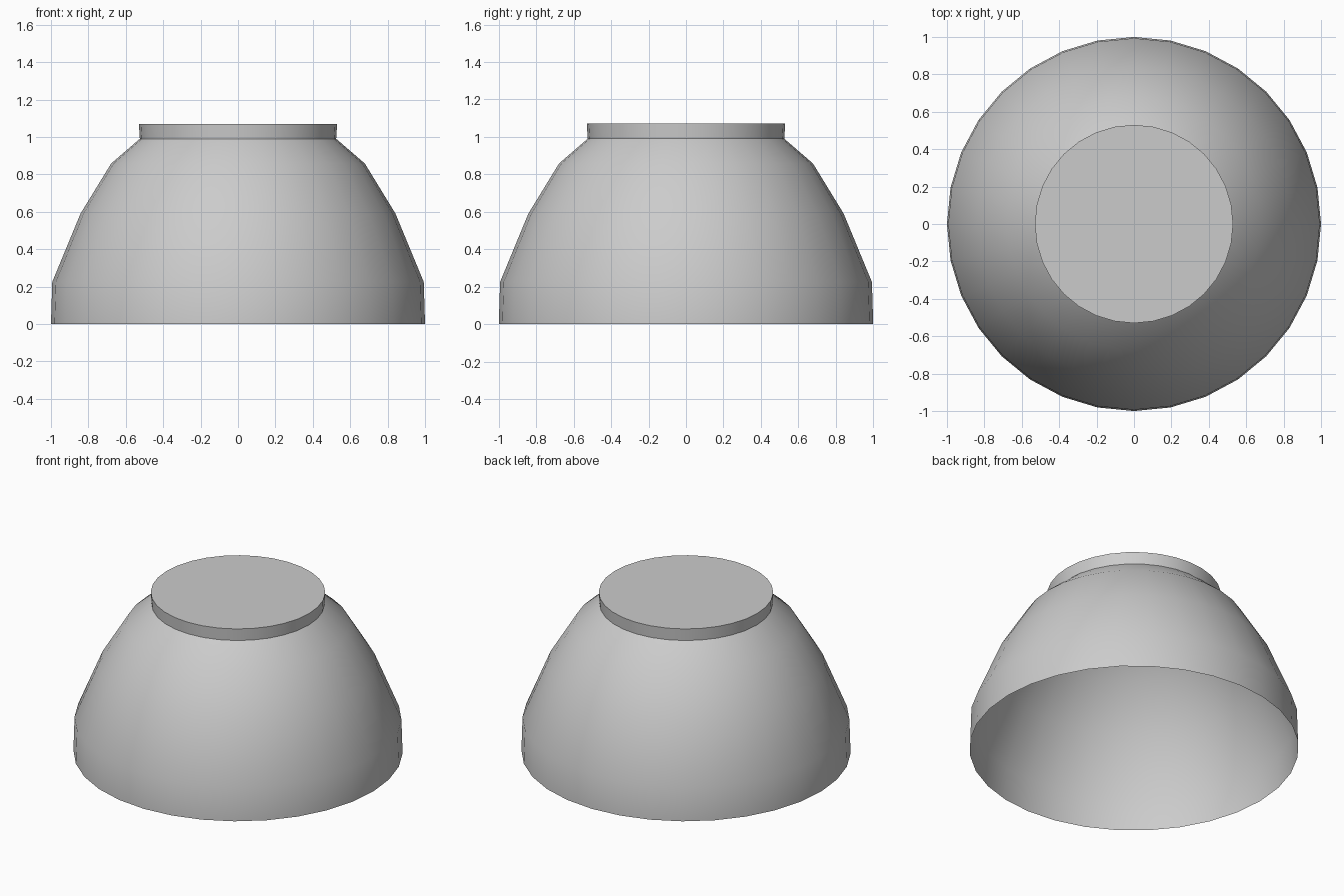
import bpy
import bmesh
import math

cube = bpy.data.objects.get("Cube")
if cube:
    bpy.data.objects.remove(cube, do_unlink=True)

SIDES = 32

# Plain grey for the whole bowl
grey = bpy.data.materials.new("plain grey")
grey.use_nodes = True
COLOUR = (0.6, 0.6, 0.6, 1.0)
grey.diffuse_color = COLOUR
grey.node_tree.nodes["Principled BSDF"].inputs["Base Color"].default_value = COLOUR


def lathe(name, profile):
    """Turn a (radius, height) profile, listed bottom to top, and cap its top."""
    bm = bmesh.new()
    rings = []
    for r, z in profile:
        rings.append([bm.verts.new((r * math.cos(2 * math.pi * i / SIDES),
                                    r * math.sin(2 * math.pi * i / SIDES), z))
                      for i in range(SIDES)])
    for low, high in zip(rings, rings[1:]):
        for i in range(SIDES):
            j = (i + 1) % SIDES
            bm.faces.new((low[i], low[j], high[j], high[i]))
    bm.faces.new(rings[-1])
    mesh = bpy.data.meshes.new(name)
    bm.to_mesh(mesh)
    bm.free()
    mesh.materials.append(grey)
    obj = bpy.data.objects.new(name, mesh)
    bpy.context.collection.objects.link(obj)
    bpy.ops.object.select_all(action='DESELECT')
    obj.select_set(True)
    bpy.context.view_layer.objects.active = obj
    bpy.ops.object.shade_smooth_by_angle(angle=math.radians(32))
    return obj


# Thin upturned bowl, open at the rim, with a flat floor under the foot
lathe("bowl_body", [(1.0, 0.0), (0.993, 0.225), (0.842, 0.59),
                    (0.678, 0.858), (0.525, 0.99)])

# Low round foot, slightly flared
lathe("bowl_foot", [(0.525, 0.99), (0.53, 1.07)])
